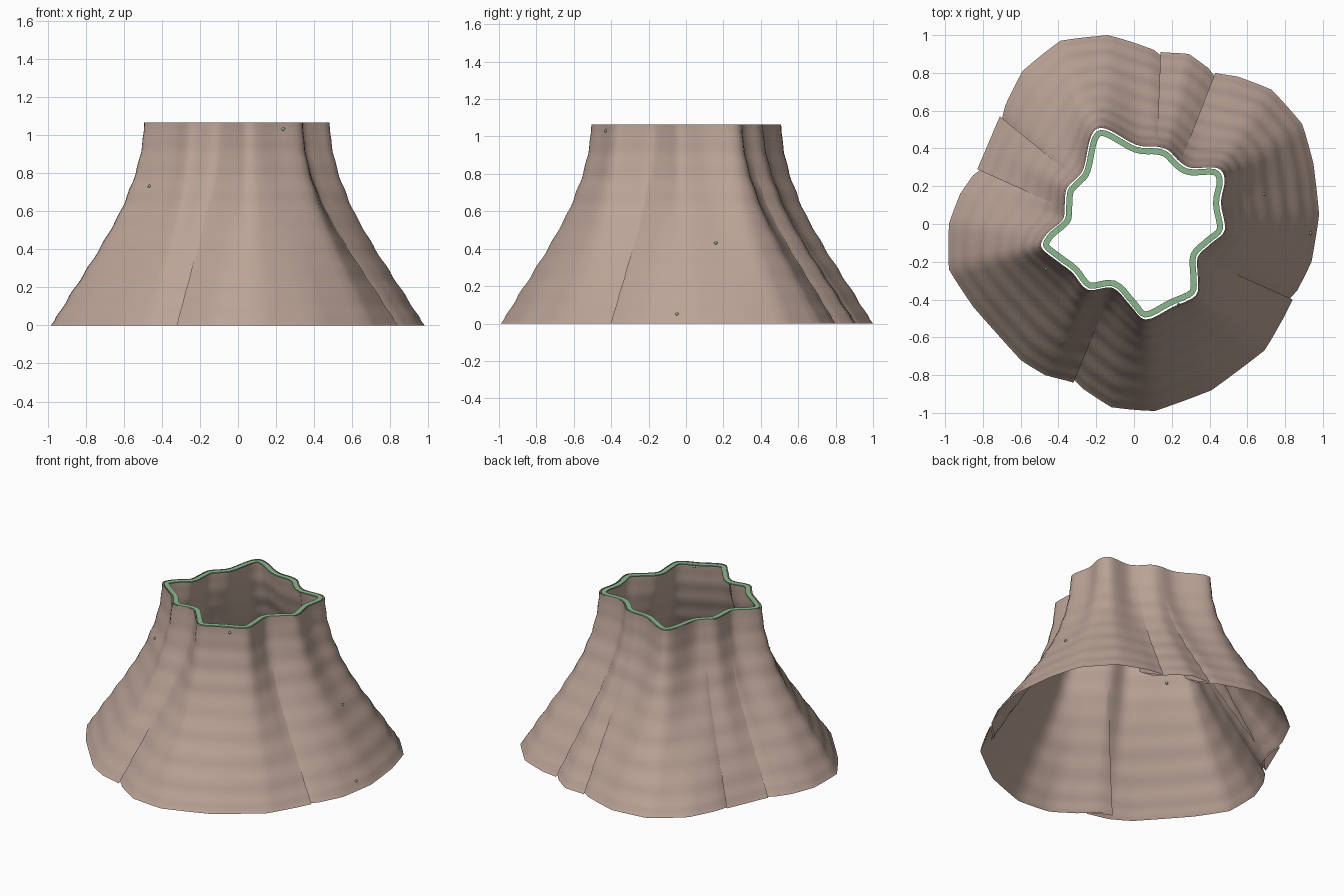
import bpy, bmesh, math
from mathutils import Vector
from mathutils.bvhtree import BVHTree

if "Cube" in bpy.data.objects:
    bpy.data.objects.remove(bpy.data.objects["Cube"])

H = 1.065
# paired outline points, counter-clockwise: waist x, y, hem x, y
PAIRS = [
    (-.15, .495, -.14, 1.0), (-.22, .46, -.39, .97), (-.26, .29, -.59, .81),
    (-.30, .235, -.71, .57), (-.35, .18, -.77, .43), (-.36, .08, -.83, .29),
    (-.37, .02, -.92, .16), (-.45, -.05, -.98, 0), (-.48, -.12, -.98, -.24),
    (-.40, -.19, -.85, -.44), (-.32, -.25, -.60, -.72), (-.24, -.34, -.47, -.80),
    (-.11, -.33, -.32, -.84), (-.02, -.42, -.12, -.97), (.06, -.495, .11, -.99),
    (.20, -.43, .41, -.88), (.32, -.37, .69, -.67), (.33, -.27, .79, -.50),
    (.33, -.17, .84, -.40), (.40, -.10, .94, -.20), (.47, -.03, .98, .05),
    (.45, .11, .95, .32), (.47, .23, .89, .53), (.43, .29, .73, .71),
    (.30, .29, .55, .78), (.24, .32, .43, .80), (.18, .38, .29, .90),
    (.12, .40, .14, .91), (.01, .41, 0, .96)]
# tucked pleats: outline point -> side the tuck folds to, height where it ends
PLEATS = {3: (1, .75), 5: (-1, .75), 12: (-1, .66), 18: (-1, .75),
          25: (-1, .85), 27: (-1, .8)}
FLARE = [(0, 1), (.2, .74), (.4, .48), (.6, .25), (.8, .09), (.95, .02), (H, 0)]
SUB, ROWS = 4, 48
N = len(PAIRS)


def material(name, rgb):
    m = bpy.data.materials.new(name)
    m.diffuse_color = (*rgb, 1)
    m.use_nodes = True
    m.node_tree.nodes["Principled BSDF"].inputs["Base Color"].default_value = m.diffuse_color
    return m


def finish(bm, name, mat, angle=50):
    me = bpy.data.meshes.new(name)
    bm.to_mesh(me)
    bm.free()
    ob = bpy.data.objects.new(name, me)
    bpy.context.collection.objects.link(ob)
    me.materials.append(mat)
    bpy.ops.object.select_all(action='DESELECT')
    ob.select_set(True)
    bpy.context.view_layer.objects.active = ob
    bpy.ops.object.shade_smooth_by_angle(angle=math.radians(angle))
    return ob


def spline(pts, i, t):
    a, b, c, d = (pts[(i + k) % N] for k in (-1, 0, 1, 2))
    return .5 * (2 * b + (c - a) * t + (2 * a - 5 * b + 4 * c - d) * t * t
                 + (3 * b - a - 3 * c + d) * t ** 3)


def flare(z):
    for (z0, f0), (z1, f1) in zip(FLARE, FLARE[1:]):
        if z <= z1:
            return f0 + (f1 - f0) * (z - z0) / (z1 - z0)
    return 0


def outline(z):
    """One closed ring of the skirt at height z, with tucked pleats."""
    f = sum(flare(min(max(z + d, 0), H)) for d in (-.04, 0, .04)) / 3
    if z == 0:
        f = 1
    pts = [(Vector((w, v)) * 1.02).lerp(Vector((x, y)), f) for w, v, x, y in PAIRS]
    ripple = 1 + .004 * math.sin(z * 2 * math.pi / .135) * min(1, z / .1, (H - z) / .1)
    ring = []
    for i in range(N):
        p = pts[i]
        fold = [p] * 5
        if i in PLEATS:
            side, top = PLEATS[i]
            k = max(0, 1 - z / top)
            back = (pts[(i + side) % N] - p).normalized() * .16 * k
            inn = -p.normalized() * k
            fold = [p, p + back * .5 + inn * .035, p + back + inn * .05,
                    p + back * .5 + inn * .05, p + inn * .015][::-side]
        ring += [q * ripple for q in (fold if i in PLEATS else [p])]
        # straighter hem, rounder waist
        for s in range(1, SUB):
            t = s / SUB
            straight = p.lerp(pts[(i + 1) % N], t)
            ring.append(spline(pts, i, t).lerp(straight, f * .8) * ripple)
    return ring


brown = material("dusty brown", (.50, .37, .31))
green = material("soft green", (.26, .47, .27))

# pleated skirt wall, open at both ends
bm = bmesh.new()
rows = []
for r in range(ROWS + 1):
    z = H * r / ROWS
    rows.append([bm.verts.new((p.x, p.y, z)) for p in outline(z)])
M = len(rows[0])
for lo, hi in zip(rows, rows[1:]):
    for j in range(M):
        q = (j + 1) % M
        bm.faces.new((lo[j], lo[q], hi[q], hi[j]))
bmesh.ops.remove_doubles(bm, verts=bm.verts, dist=.0005)
tree = BVHTree.FromBMesh(bm)
finish(bm, "skirt", brown)

# thin flat waist trim following the top edge on its inside
waist = [Vector(p[:2]) for p in PAIRS]
edge = [spline(waist, i, s / SUB) for i in range(N) for s in range(SUB)]
bm = bmesh.new()
loops = []
for j, p in enumerate(edge):
    t = (edge[(j + 1) % len(edge)] - edge[j - 1]).normalized()
    inward = Vector((-t.y, t.x))
    a, b = p, p + inward * .032
    loops.append([bm.verts.new((c.x, c.y, z)) for c, z in
                  ((a, H - .008), (a, H), (b, H), (b, H - .008))])
for j in range(len(loops)):
    a, b = loops[j], loops[(j + 1) % len(loops)]
    for k in range(4):
        bm.faces.new((a[k], b[k], b[(k + 1) % 4], a[(k + 1) % 4]))
bmesh.ops.recalc_face_normals(bm, faces=bm.faces)
finish(bm, "waist_trim", green, 40)

# tiny green flecks on the cloth: angle in degrees, height
bm = bmesh.new()
for ang, z in ((207, .73), (-61, 1.03), (13, .43), (-3, .05)):
    d = Vector((math.cos(math.radians(ang)), math.sin(math.radians(ang)), 0))
    hit = tree.ray_cast(Vector((0, 0, z)) + d * 1.5, -d)[0]
    if hit:
        new = bmesh.ops.create_icosphere(bm, subdivisions=1, radius=.01)["verts"]
        bmesh.ops.translate(bm, verts=new, vec=hit)
finish(bm, "flecks", green)
